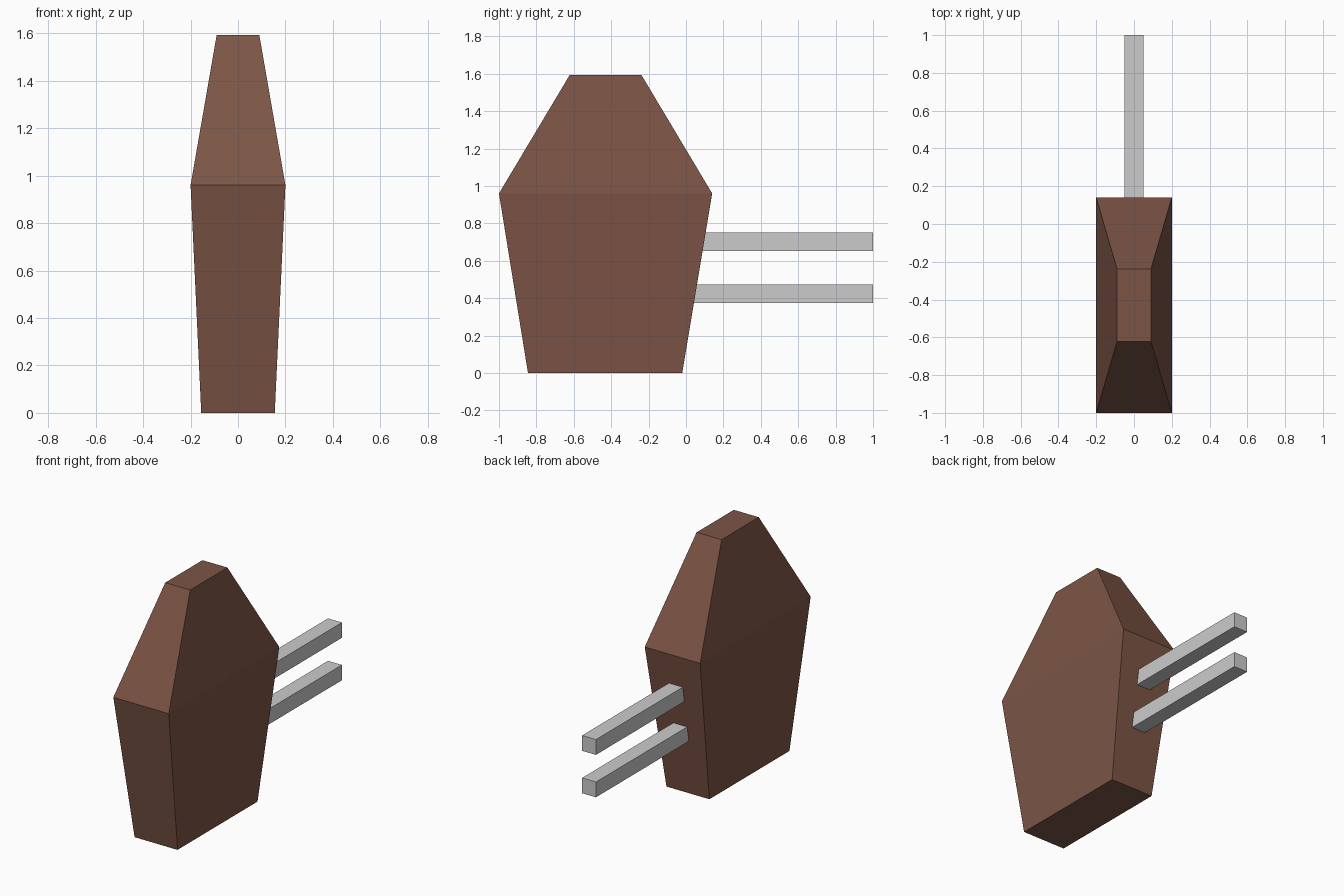
import bpy, bmesh

if "Cube" in bpy.data.objects:
    bpy.data.objects.remove(bpy.data.objects["Cube"])


def loft(name, rings):
    """Stack rectangular rings (half_width, y_min, y_max, z) into a closed solid."""
    bm = bmesh.new()
    loops = [[bm.verts.new(p) for p in
              ((-w, y0, z), (w, y0, z), (w, y1, z), (-w, y1, z))]
             for w, y0, y1, z in rings]
    for a, b in zip(loops, loops[1:]):
        for i in range(4):
            j = (i + 1) % 4
            bm.faces.new((a[i], a[j], b[j], b[i]))
    bm.faces.new(loops[0][::-1])
    bm.faces.new(loops[-1])
    mesh = bpy.data.meshes.new(name)
    bm.to_mesh(mesh)
    bm.free()
    obj = bpy.data.objects.new(name, mesh)
    bpy.context.collection.objects.link(obj)
    return obj


# Brown tapered body: narrow base, wide shoulder, small flat top
brown = bpy.data.materials.new("brown")
brown.diffuse_color = (0.2, 0.09, 0.06, 1)
brown.use_nodes = True
brown.node_tree.nodes["Principled BSDF"].inputs["Base Color"].default_value = brown.diffuse_color
body = loft("body", [(0.155, -0.845, -0.02, 0),
                     (0.2, -1.0, 0.14, 0.96),
                     (0.09, -0.622, -0.238, 1.593)])
body.data.materials.append(brown)

# Two grey square bars, rooted in the sloping back face
for name, z in (("lower_bar", 0.374), ("upper_bar", 0.651)):
    loft(name, [(0.05, 0.0, 1.0, z), (0.05, 0.0, 1.0, z + 0.1)])
